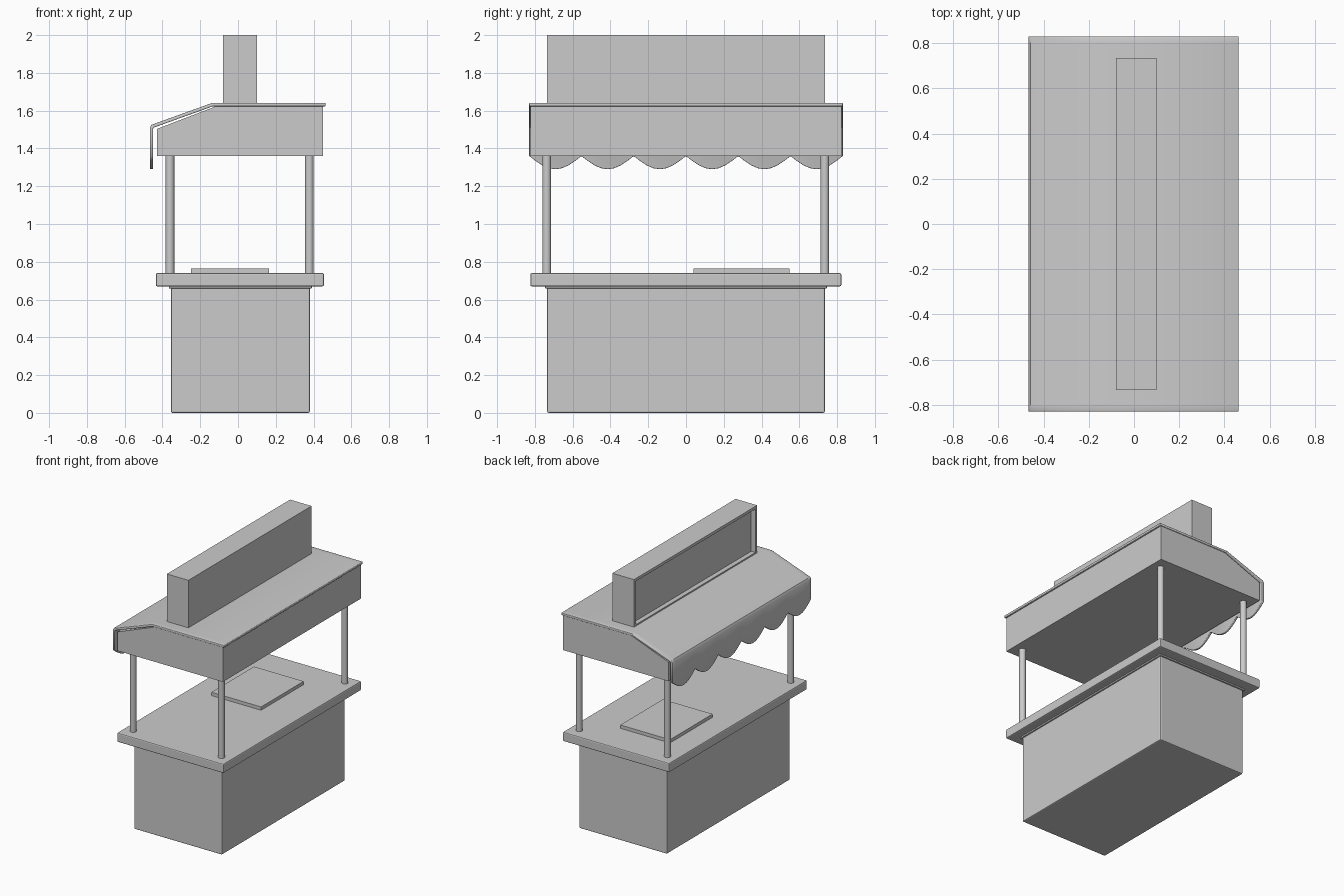
import bpy, bmesh, math

if "Cube" in bpy.data.objects:
    bpy.data.objects.remove(bpy.data.objects["Cube"])


def finish(name, bm, bevel=0.0, smooth=False):
    bmesh.ops.recalc_face_normals(bm, faces=bm.faces)
    me = bpy.data.meshes.new(name)
    bm.to_mesh(me)
    bm.free()
    ob = bpy.data.objects.new(name, me)
    bpy.context.collection.objects.link(ob)
    if smooth:
        bpy.ops.object.select_all(action='DESELECT')
        ob.select_set(True)
        bpy.context.view_layer.objects.active = ob
        bpy.ops.object.shade_smooth_by_angle(angle=math.radians(35))
    if bevel:
        m = ob.modifiers.new("bevel", 'BEVEL')
        m.width, m.segments = bevel, 2
        m.limit_method = 'ANGLE'
    return ob


def box_bm(x0, x1, y0, y1, z0, z1):
    bm = bmesh.new()
    bmesh.ops.create_cube(bm, size=1)
    for v in bm.verts:
        v.co = (x1 if v.co.x > 0 else x0, y1 if v.co.y > 0 else y0, z1 if v.co.z > 0 else z0)
    return bm


# Cabinet, its lip under the counter, counter and cutting board
finish("cabinet", box_bm(-0.355, 0.38, -0.735, 0.735, 0, 0.672), 0.008)
finish("counter_lip", box_bm(-0.366, 0.391, -0.746, 0.746, 0.659, 0.672), 0.004)
finish("counter", box_bm(-0.435, 0.455, -0.824, 0.822, 0.67, 0.74), 0.008)
finish("cutting_board", box_bm(-0.25, 0.165, 0.04, 0.548, 0.738, 0.765))

# Four posts
for x, xn in ((-0.36, "front"), (0.378, "rear")):
    for y, yn in ((-0.737, "left"), (0.735, "right")):
        bm = bmesh.new()
        bmesh.ops.create_cone(bm, cap_ends=True, segments=24, radius1=0.023, radius2=0.023, depth=0.64)
        bmesh.ops.translate(bm, verts=bm.verts, vec=(x, y, 1.05))
        finish(f"{xn}_{yn}_post", bm, smooth=True)

# Canopy body: side profile extruded along y
profile = [(-0.43, 1.36), (0.45, 1.36), (0.45, 1.624), (-0.115, 1.624), (-0.43, 1.503)]
bm = bmesh.new()
f = bm.faces.new([bm.verts.new((x, -0.824, z)) for x, z in profile])
ext = bmesh.ops.extrude_face_region(bm, geom=[f])["geom"]
bmesh.ops.translate(bm, verts=[v for v in ext if isinstance(v, bmesh.types.BMVert)], vec=(0, 1.648, 0))
finish("canopy_body", bm)

# Awning sheet: follows the roof, then hangs as a scalloped valance
sheet = [(0.463, 1.632), (-0.135, 1.632), (-0.452, 1.518), (-0.458, 1.508), (-0.458, 1.36)]
SCALLOPS, STEPS, HALF = 6, 8, 0.83
bm = bmesh.new()
prev = None
for i in range(SCALLOPS * STEPS + 1):
    y = -HALF + 2 * HALF * i / (SCALLOPS * STEPS)
    drop = 0.07 * abs(math.sin(math.pi * i / STEPS))
    row = [bm.verts.new((x, y, z)) for x, z in sheet]
    row[-1].co.z -= drop
    if prev:
        for a in range(len(sheet) - 1):
            bm.faces.new((prev[a], prev[a + 1], row[a + 1], row[a]))
    prev = row
awning = finish("awning", bm, smooth=True)
s = awning.modifiers.new("thickness", 'SOLIDIFY')
s.thickness, s.offset, s.use_even_offset = 0.018, 0, True
b = awning.modifiers.new("bevel", 'BEVEL')
b.width, b.segments, b.limit_method, b.angle_limit = 0.004, 2, 'ANGLE', math.radians(60)

# Sign board with a recessed panel facing -x
bm = box_bm(-0.08, 0.10, -0.735, 0.735, 1.63, 2.0)
front = min(bm.faces, key=lambda f: f.calc_center_median().x)
bmesh.ops.recalc_face_normals(bm, faces=bm.faces)
bmesh.ops.inset_region(bm, faces=[front], thickness=0.03)
inner = bmesh.ops.extrude_discrete_faces(bm, faces=[front])["faces"][0]
bmesh.ops.translate(bm, verts=inner.verts, vec=(0.035, 0, 0))
finish("sign_board", bm)
